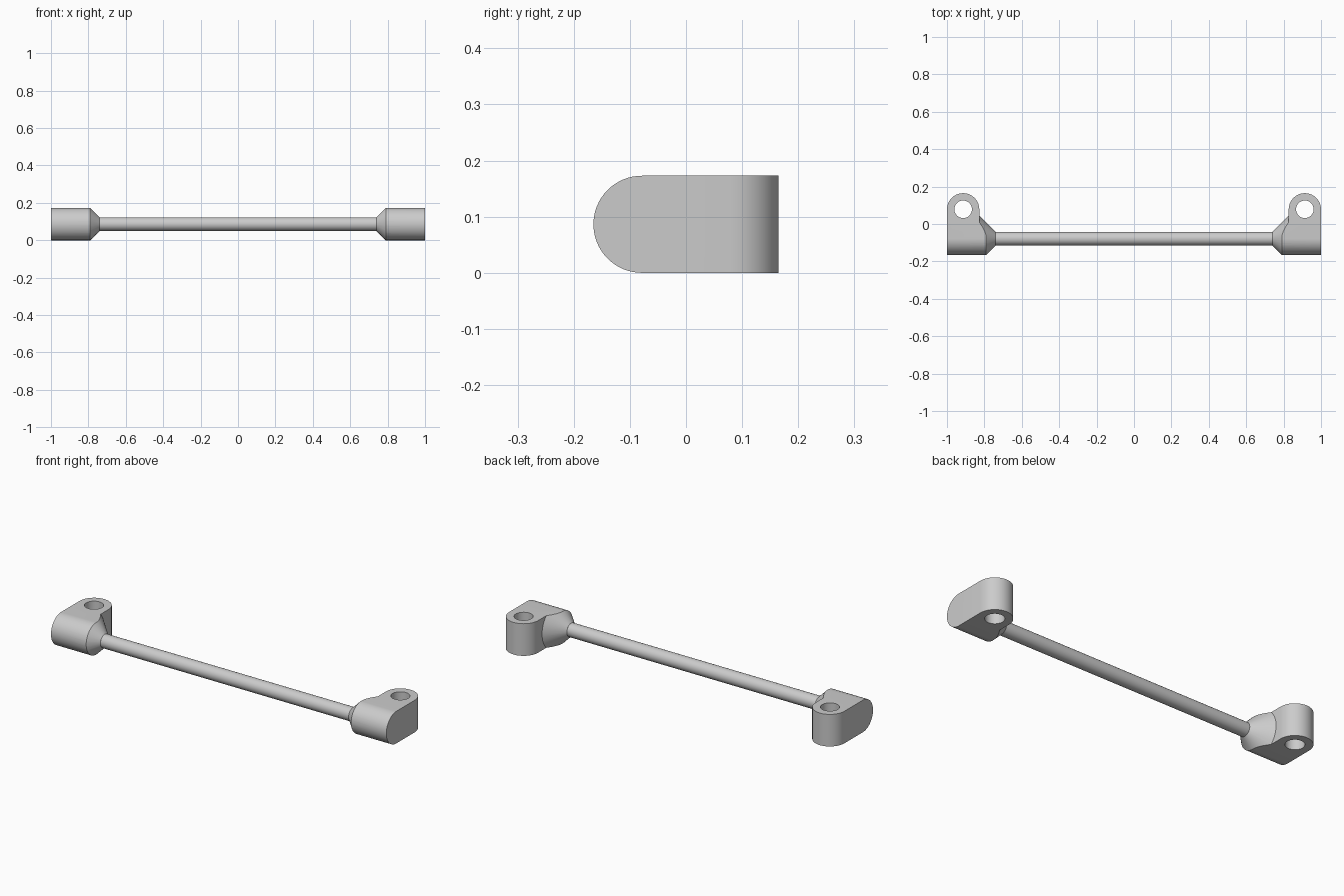
import bpy, bmesh
from math import pi, sin, cos, radians
from mathutils import Vector

if "Cube" in bpy.data.objects:
    bpy.data.objects.remove(bpy.data.objects["Cube"])

R = 0.0865          # boss and lug radius
YC = 0.0785         # rod axis at -YC, hole axis at +YC
LUG_X = -1 + R
ROD_R, ROD_END = 0.0365, -0.74


def arc(cu, cv, r, a0, a1, n):
    return [(cu + r * cos(radians(a0 + (a1 - a0) * i / n)),
             cv + r * sin(radians(a0 + (a1 - a0) * i / n))) for i in range(n + 1)]


def prism(name, points, direction):
    """Extrude a closed polygon of 3D points along a direction."""
    bm = bmesh.new()
    face = bm.faces.new([bm.verts.new(p) for p in points])
    new = bmesh.ops.extrude_face_region(bm, geom=[face])["geom"]
    bmesh.ops.translate(bm, vec=Vector(direction),
                        verts=[v for v in new if isinstance(v, bmesh.types.BMVert)])
    bmesh.ops.recalc_face_normals(bm, faces=bm.faces)
    mesh = bpy.data.meshes.new(name)
    bm.to_mesh(mesh)
    bm.free()
    ob = bpy.data.objects.new(name, mesh)
    bpy.context.collection.objects.link(ob)
    return ob


def activate(ob):
    bpy.ops.object.select_all(action='DESELECT')
    ob.select_set(True)
    bpy.context.view_layer.objects.active = ob


def boolean(ob, other, operation):
    mod = ob.modifiers.new("cut", 'BOOLEAN')
    mod.object, mod.operation, mod.solver = other, operation, 'EXACT'
    activate(ob)
    bpy.ops.object.modifier_apply(modifier=mod.name)
    bpy.data.objects.remove(other)


# bracket side profile: half-round front, flat top and bottom
side = arc(-YC, R, R, 90, 270, 32) + [(0.3, 0), (0.3, 2 * R)]
bracket = prism("end_bracket", [(-1.1, y, z) for y, z in side], (0.4, 0, 0))

# plan outline: straight lug with a rounded back
plan = arc(LUG_X, YC, R, 0, 180, 16) + [(-1, -0.3), (-1 + 2 * R, -0.3)]
outline = prism("plan_outline", [(x, y, -0.3) for x, y in plan], (0, 0, 0.8))

# 45 degree taper from the bracket down to the rod
length = 0.12
bpy.ops.mesh.primitive_cone_add(vertices=64, radius1=ROD_R + length, radius2=ROD_R,
                                depth=length, rotation=(0, pi / 2, 0),
                                location=(ROD_END - length / 2, -YC, R))
taper = bpy.context.object
boolean(outline, taper, 'UNION')
boolean(bracket, outline, 'INTERSECT')

# vertical screw hole
bpy.ops.mesh.primitive_cylinder_add(vertices=32, radius=0.047, depth=0.6,
                                    location=(LUG_X, YC, R))
boolean(bracket, bpy.context.object, 'DIFFERENCE')
activate(bracket)
bpy.ops.object.shade_smooth_by_angle(angle=radians(30))

# second bracket mirrored across the centre
mirror = bracket.modifiers.new("mirror", 'MIRROR')
mirror.use_axis = (True, False, False)
mirror.use_mirror_merge = False

# rod between the brackets
bpy.ops.mesh.primitive_cylinder_add(vertices=32, radius=ROD_R, depth=-2 * ROD_END + 0.02,
                                    rotation=(0, pi / 2, 0), location=(0, -YC, R))
rod = bpy.context.object
rod.name = "handle_rod"
bpy.ops.object.shade_smooth_by_angle(angle=radians(30))
